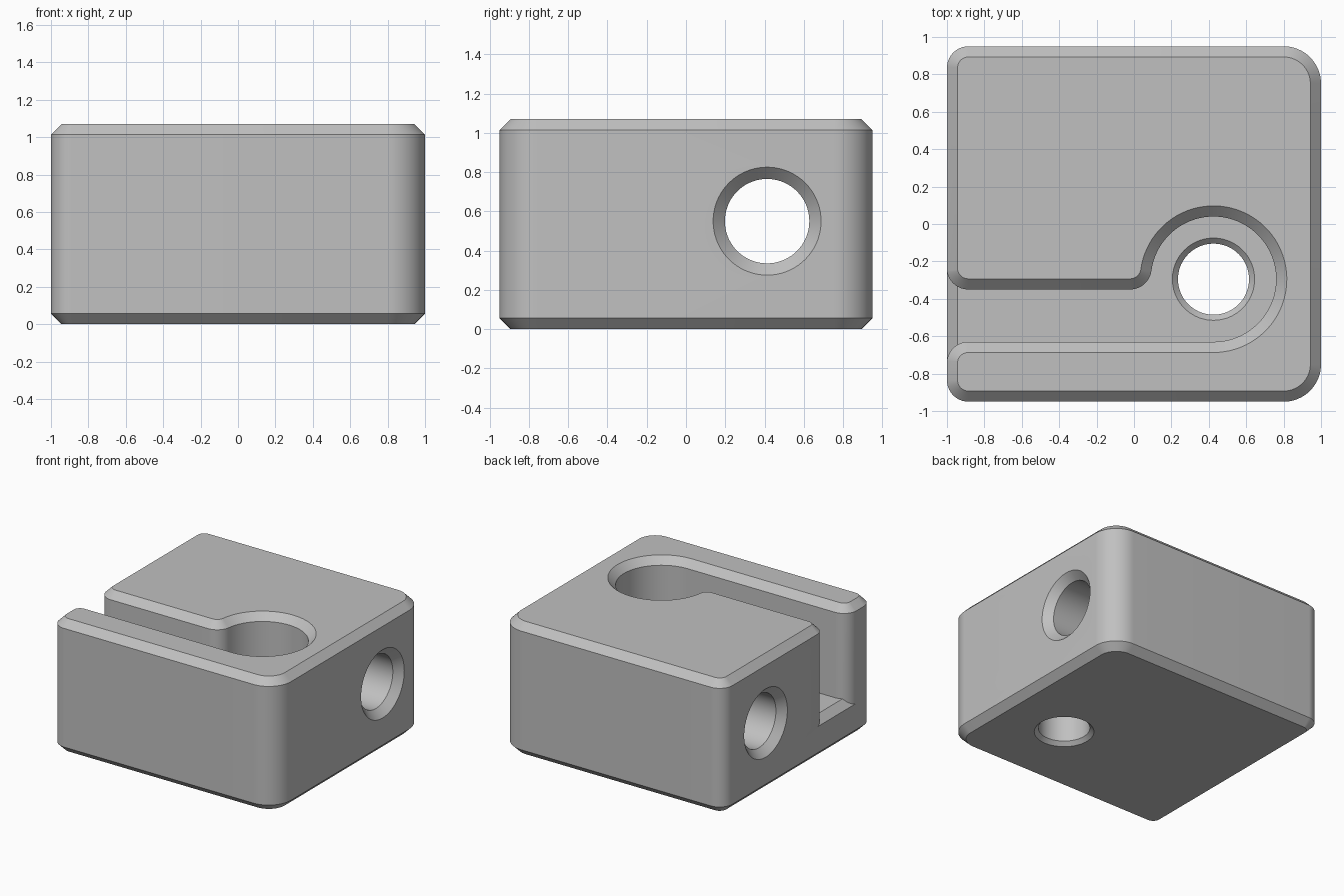
import bpy, bmesh
from math import cos, sin, radians, sqrt, atan2, degrees

if "Cube" in bpy.data.objects:
    bpy.data.objects.remove(bpy.data.objects["Cube"], do_unlink=True)

HALF_X, HALF_Y, HEIGHT = 1.0, 0.95, 1.07
CHAMFER = 0.057
FLOOR = 0.325            # slot floor height
POCKET = (0.425, -0.295)  # centre of the round pocket
POCKET_R = 0.335
SLOT_BACK, SLOT_FRONT = -0.35, -0.63
LIP_R = 0.115            # rounding of the slot mouth, neck and right-hand corners
STEPS = 20


def arc(cx, cy, r, a0, a1, n=STEPS):
    angles = [radians(a0 + (a1 - a0) * i / n) for i in range(n + 1)]
    return [(cx + r * cos(a), cy + r * sin(a)) for a in angles]


def loft(bm, rings):
    """Skin a stack of equal-length closed rings and cap both ends."""
    loops = [[bm.verts.new(p) for p in ring] for ring in rings]
    n = len(loops[0])
    for low, high in zip(loops, loops[1:]):
        for i in range(n):
            j = (i + 1) % n
            bm.faces.new((low[i], low[j], high[j], high[i]))
    bm.faces.new(loops[0][::-1])
    bm.faces.new(loops[-1])
    bmesh.ops.recalc_face_normals(bm, faces=bm.faces)


def finish(name, bm):
    mesh = bpy.data.meshes.new(name)
    bm.to_mesh(mesh)
    bm.free()
    obj = bpy.data.objects.new(name, mesh)
    bpy.context.collection.objects.link(obj)
    return obj


def block_outline(inset):
    pts = []
    for sx, sy, start in ((1, 1, 0), (-1, 1, 90), (-1, -1, 180), (1, -1, 270)):
        r = 0.2 if sx > 0 else LIP_R
        pts += arc(sx * (HALF_X - r), sy * (HALF_Y - r), r - inset, start, start + 90)
    return pts


def slot_outline(grow):
    """Keyhole slot, flared at its open mouth; grow offsets the walls outward."""
    r = LIP_R - grow
    mouth_x = -HALF_X + LIP_R - 0.001
    back_y, front_y = SLOT_BACK + LIP_R, SLOT_FRONT - LIP_R
    cx, cy = POCKET
    rise = back_y - cy
    run = sqrt((POCKET_R + LIP_R) ** 2 - rise ** 2)
    tilt = degrees(atan2(rise, run))
    pts = [(-1.1, back_y)]
    pts += arc(mouth_x, back_y, r, 180, 270)
    pts += arc(cx - run, back_y, r, 270, 360 - tilt)
    pts += arc(cx, cy, POCKET_R + grow, 180 - tilt, -90, 3 * STEPS)
    pts += arc(mouth_x, front_y, r, 90, 180)
    pts.append((-1.1, front_y))
    return pts


def at_height(outline, z):
    return [(x, y, z) for x, y in outline]


def hole(name, stations, place):
    """Round bore through (position, radius) stations."""
    bm = bmesh.new()
    loft(bm, [[place(u, v, t) for u, v in arc(0, 0, r, 0, 360 - 5, 71)]
              for t, r in stations])
    return finish(name, bm)


# Main block with chamfered top and bottom rims
bm = bmesh.new()
loft(bm, [at_height(block_outline(d), z) for z, d in (
    (0, CHAMFER), (CHAMFER, 0), (HEIGHT - CHAMFER, 0), (HEIGHT, CHAMFER))])
block = finish("block", bm)

# Keyhole slot with chamfered top edge and chamfered floor at the mouth
bm = bmesh.new()
rim = HEIGHT - CHAMFER
loft(bm, [at_height(slot_outline(d), z) for z, d in (
    (FLOOR, 0), (rim, 0), (rim + 0.06, 0.06), (1.2, 0.06))])
edge_x = -HALF_X + CHAMFER
bmesh.ops.bisect_plane(bm, geom=bm.verts[:] + bm.edges[:] + bm.faces[:],
                       plane_co=(edge_x, 0, 0), plane_no=(1, 0, 0))
for v in bm.verts:
    if v.co.z < FLOOR + 0.001 and v.co.x < edge_x:
        v.co.z -= edge_x - v.co.x
slot = finish("slot_cutter", bm)

# Horizontal bore, countersunk on both sides
cross_bore = hole("cross_bore_cutter",
                  ((-1.01, 0.285), (-0.94, 0.215), (0.94, 0.215), (1.01, 0.285)),
                  lambda u, v, t: (t, 0.413 + u, 0.55 + v))

# Vertical bore below the pocket, with small chamfers
floor_bore = hole("floor_bore_cutter",
                  ((-0.01, 0.23), (0.03, 0.19), (FLOOR - 0.03, 0.19), (FLOOR + 0.01, 0.23)),
                  lambda u, v, t: (POCKET[0] + u, POCKET[1] + v, t))

# Cut and clean up
bpy.context.view_layer.objects.active = block
for cutter in (slot, cross_bore, floor_bore):
    mod = block.modifiers.new(cutter.name, "BOOLEAN")
    mod.operation, mod.solver, mod.object = "DIFFERENCE", "EXACT", cutter
    bpy.ops.object.modifier_apply(modifier=mod.name)
    bpy.data.objects.remove(cutter, do_unlink=True)

# Material and shading
grey = bpy.data.materials.new("light_grey")
grey.use_nodes = True
colour = (0.53, 0.53, 0.53, 1)
grey.diffuse_color = colour
grey.node_tree.nodes["Principled BSDF"].inputs["Base Color"].default_value = colour
block.data.materials.clear()
block.data.materials.append(grey)
bpy.ops.object.select_all(action="DESELECT")
block.select_set(True)
bpy.ops.object.shade_smooth_by_angle(angle=radians(25))
